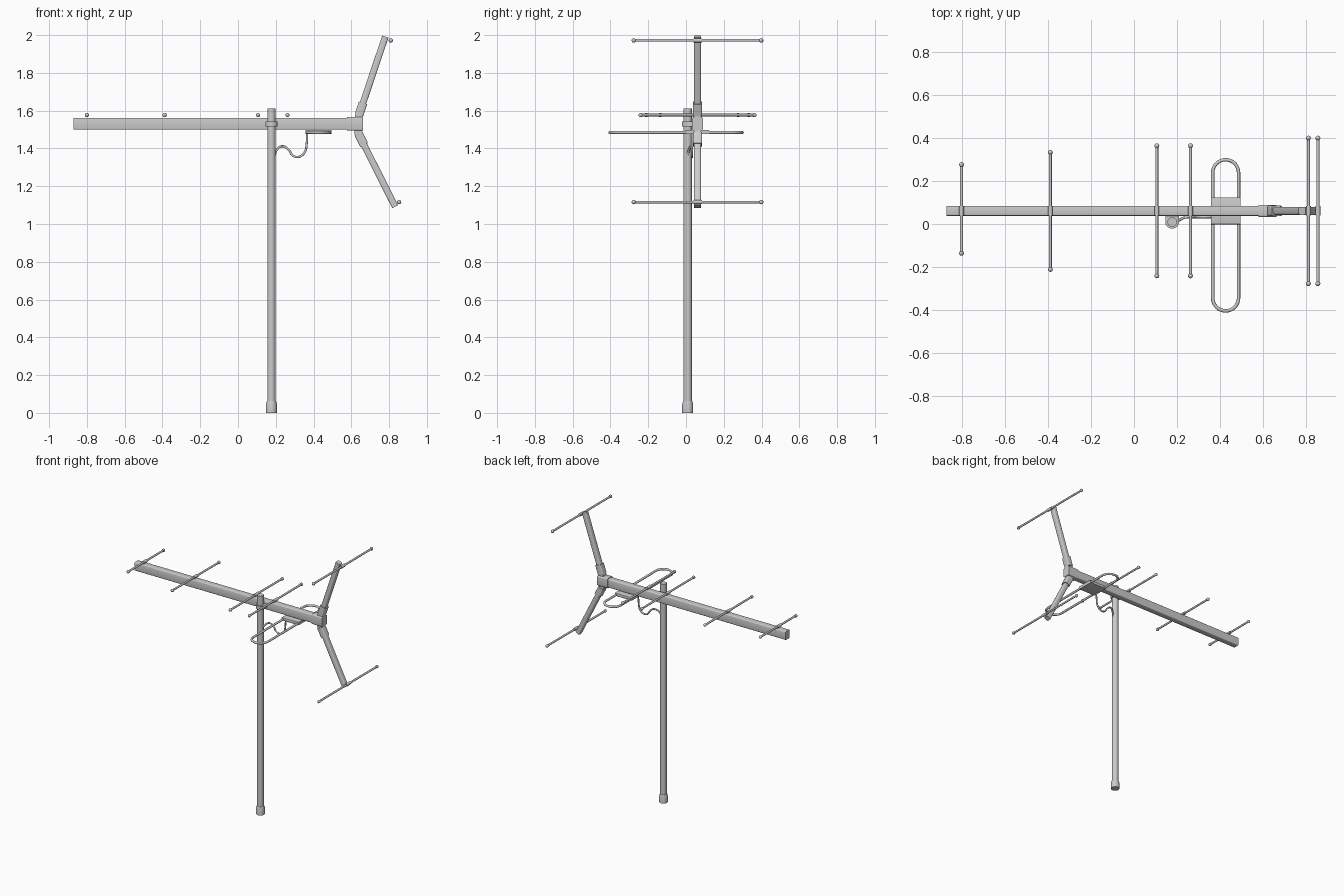
import bpy, bmesh, math
from mathutils import Vector, Matrix

if "Cube" in bpy.data.objects:
    bpy.data.objects.remove(bpy.data.objects["Cube"])

BY = 0.061            # y of the boom axis
MAST = (0.177, 0.009)  # x, y of the mast axis


def finish(name, bm, smooth=True):
    bmesh.ops.recalc_face_normals(bm, faces=bm.faces)
    me = bpy.data.meshes.new(name)
    bm.to_mesh(me)
    bm.free()
    ob = bpy.data.objects.new(name, me)
    bpy.context.collection.objects.link(ob)
    if smooth:
        bpy.ops.object.select_all(action='DESELECT')
        ob.select_set(True)
        bpy.context.view_layer.objects.active = ob
        bpy.ops.object.shade_smooth_by_angle(angle=math.radians(35))
    return ob


def beam(name, a, b, across, deep, bevel=0.006):
    """Rounded box from a to b in the xz plane; deep is its y width."""
    a, b = Vector(a), Vector(b)
    d = b - a
    bm = bmesh.new()
    bmesh.ops.create_cube(bm, size=1)
    bmesh.ops.scale(bm, vec=(d.length, deep, across), verts=bm.verts)
    # round only the long edges, keeping the ends flat
    edges = [e for e in bm.edges if abs(e.verts[0].co.x - e.verts[1].co.x) > 1e-4]
    bmesh.ops.bevel(bm, geom=edges, offset=bevel, segments=3, profile=0.5, affect='EDGES')
    rot = Matrix.Rotation(-math.atan2(d.z, d.x), 4, 'Y')
    bmesh.ops.transform(bm, matrix=Matrix.Translation((a + b) / 2) @ rot, verts=bm.verts)
    return finish(name, bm)


def lathe(name, profile, x, y, sides=24):
    """Revolve an (r, z) profile round a vertical axis."""
    bm = bmesh.new()
    rings = [[bm.verts.new((x + r * math.cos(2 * math.pi * i / sides),
                            y + r * math.sin(2 * math.pi * i / sides), z))
              for i in range(sides)] for r, z in profile]
    for lo, hi in zip(rings, rings[1:]):
        for i in range(sides):
            j = (i + 1) % sides
            bm.faces.new((lo[i], lo[j], hi[j], hi[i]))
    bm.faces.new(rings[0])
    bm.faces.new(rings[-1])
    return finish(name, bm)


def cyl_y(bm, x, y, z, r, length, sides=12):
    m = Matrix.Translation((x, y, z)) @ Matrix.Rotation(math.pi / 2, 4, 'X')
    bmesh.ops.create_cone(bm, cap_ends=True, segments=sides, radius1=r, radius2=r,
                          depth=length, matrix=m)


def rod(name, x, z, half, y=BY):
    """Element rod with a ball on each tip and a collar in the middle."""
    bm = bmesh.new()
    cyl_y(bm, x, y, z, 0.007, 2 * half - 0.02)
    cyl_y(bm, x, BY, z, 0.011, 0.045)
    for s in (-1, 1):
        bmesh.ops.create_uvsphere(bm, u_segments=12, v_segments=8, radius=0.0115,
                                  matrix=Matrix.Translation((x, y + s * (half - 0.0115), z)))
    return finish(name, bm)


def tube(name, pts, r, cyclic=False, spline='POLY'):
    cu = bpy.data.curves.new(name, 'CURVE')
    cu.dimensions = '3D'
    cu.bevel_depth = r
    cu.bevel_resolution = 3
    cu.use_fill_caps = True
    sp = cu.splines.new(spline)
    if spline == 'BEZIER':
        sp.bezier_points.add(len(pts) - 1)
        for p, c in zip(sp.bezier_points, pts):
            p.co = c
            p.handle_left_type = p.handle_right_type = 'AUTO'
    else:
        sp.points.add(len(pts) - 1)
        for p, c in zip(sp.points, pts):
            p.co = (*c, 1)
    sp.use_cyclic_u = cyclic
    sp.use_smooth = True
    ob = bpy.data.objects.new(name, cu)
    bpy.context.collection.objects.link(ob)
    return ob


# Mast with flared foot
lathe("mast", [(0.022, 0.02), (0.022, 1.612)], *MAST)
lathe("mast_foot", [(0.029, 0), (0.029, 0.045), (0.024, 0.062), (0.021, 0.062)], *MAST)

# Clamp strap: half round in front, square towards the boom
bm = bmesh.new()
outline = [(0.032, 0.034), (-0.032, 0.034)]
outline += [(0.032 * math.cos(t), 0.030 * math.sin(t))
            for t in (math.pi + math.pi * i / 12 for i in range(13))]
face = bm.faces.new([bm.verts.new((MAST[0] + x, MAST[1] + y, 1.516)) for x, y in outline])
ext = bmesh.ops.extrude_face_region(bm, geom=[face])
bmesh.ops.translate(bm, vec=(0, 0, 0.026),
                    verts=[v for v in ext['geom'] if isinstance(v, bmesh.types.BMVert)])
finish("mast_clamp", bm)

# Boom and the bracket at its rear end
beam("boom", (-0.87, BY, 1.53), (0.655, BY, 1.53), 0.062, 0.046)
beam("rear_bracket", (0.577, BY, 1.53), (0.662, BY, 1.53), 0.072, 0.056, 0.008)

# Director rods on top of the boom
for i, (x, half, y) in enumerate([(-0.80, 0.217, 0.07), (-0.388, 0.283, BY),
                                  (0.106, 0.313, BY), (0.262, 0.313, BY)]):
    rod(f"director_rod_{i + 1}", x, 1.577, half, y)

# Reflector arms, sockets, pivots and rods
arms = {"upper": ((0.638, 1.57), (0.780, 1.992), (0.809, 1.972)),
        "lower": ((0.634, 1.485), (0.832, 1.092), (0.853, 1.116))}
for side, (a, b, r) in arms.items():
    p, q = Vector((a[0], BY, a[1])), Vector((b[0], BY, b[1]))
    d = (q - p).normalized()
    beam(f"{side}_arm", p, q, 0.035, 0.037, 0.008)
    beam(f"{side}_arm_socket", p + d * 0.008, p + d * 0.075, 0.046, 0.048, 0.008)
    bm = bmesh.new()
    cyl_y(bm, a[0] + 0.003, BY, a[1], 0.022, 0.036, 20)
    finish(f"{side}_arm_pivot", bm)
    rod(f"{side}_reflector_rod", *r, 0.349)

# Folded dipole loop
cx, rad, y0, y1 = 0.425, 0.060, -0.343, 0.238
loop = [(cx + rad * math.cos(math.pi * i / 16), y1 + rad * math.sin(math.pi * i / 16), 1.485)
        for i in range(17)]
loop += [(cx - rad * math.cos(math.pi * i / 16), y0 - rad * math.sin(math.pi * i / 16), 1.485)
         for i in range(17)]
tube("folded_dipole", loop, 0.008, cyclic=True)

# Junction plate holding the dipole under the boom
beam("junction_plate", (0.357, BY, 1.487), (0.494, BY, 1.487), 0.022, 0.125, 0.004)

# Feed cable hanging between plate and mast
tube("feed_cable", [(0.19, 0.008, 1.35), (0.205, 0.015, 1.392), (0.235, 0.03, 1.412),
                    (0.268, 0.032, 1.393), (0.29, 0.032, 1.363), (0.32, 0.032, 1.355),
                    (0.352, 0.032, 1.378), (0.364, 0.032, 1.43), (0.366, 0.032, 1.485)],
     0.006, spline='BEZIER')
